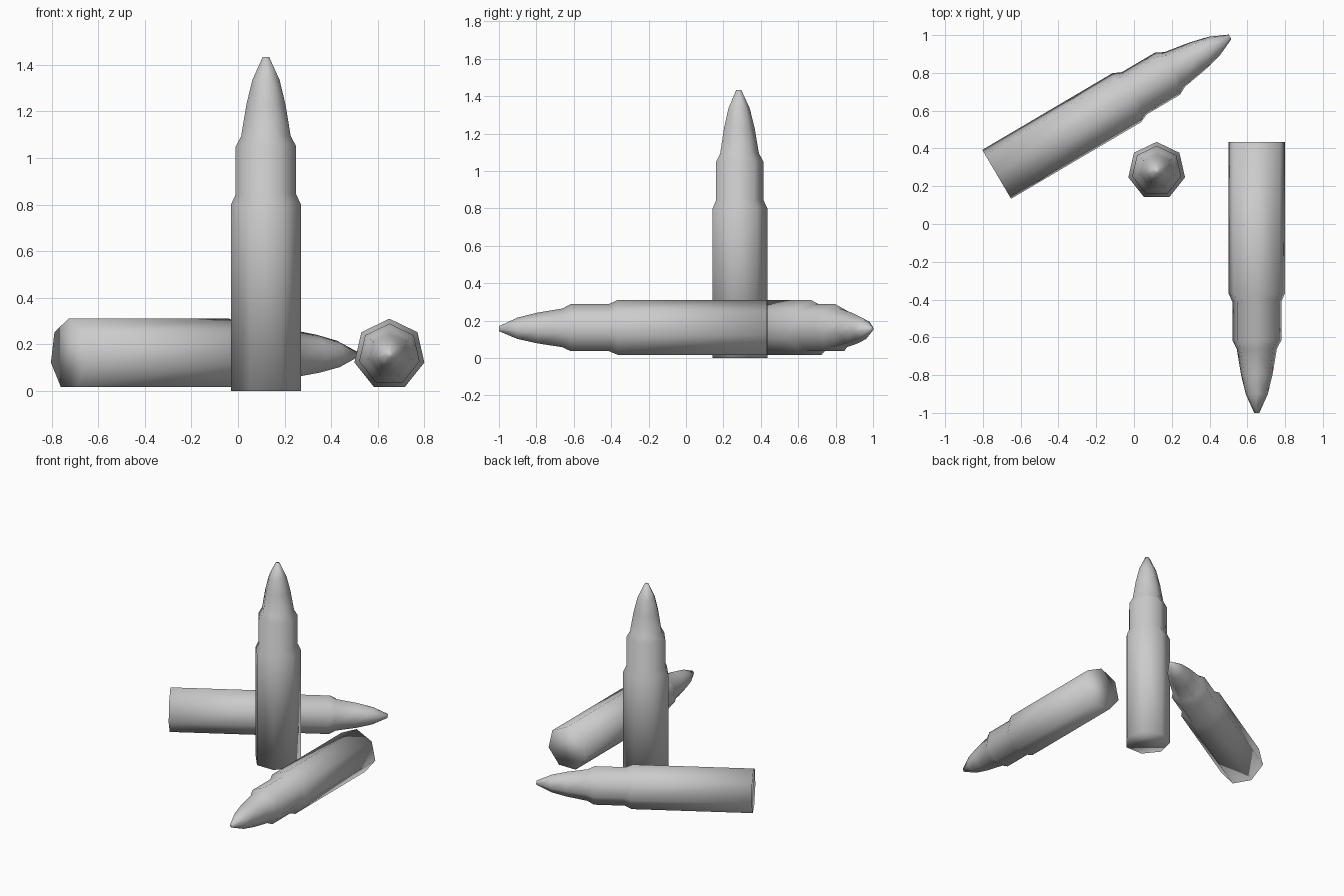
import bpy, bmesh
from math import pi, sin, cos, radians
from mathutils import Matrix

if "Cube" in bpy.data.objects:
    bpy.data.objects.remove(bpy.data.objects["Cube"])

SIDES = 7
# (distance from base, corner radius): case, shoulder, neck, pointed tip
PROFILE = [(0, .154), (.80, .154), (.845, .133), (1.05, .133),
           (1.094, .109), (1.23, .086), (1.335, .060), (1.434, .014)]


def cartridge(name, matrix):
    bm = bmesh.new()
    rings = []
    for h, r in PROFILE:
        rings.append([bm.verts.new((r * sin(2 * pi * i / SIDES),
                                    r * cos(2 * pi * i / SIDES), h))
                      for i in range(SIDES)])
    for a, b in zip(rings, rings[1:]):
        for i in range(SIDES):
            j = (i + 1) % SIDES
            bm.faces.new((a[i], a[j], b[j], b[i]))
    # flat base and blunt tip
    bm.faces.new(rings[0])
    bm.faces.new(rings[-1])
    bmesh.ops.recalc_face_normals(bm, faces=bm.faces)
    for f in bm.faces:
        f.smooth = True
    mesh = bpy.data.meshes.new(name)
    bm.to_mesh(mesh)
    bm.free()
    ob = bpy.data.objects.new(name, mesh)
    ob.matrix_world = matrix
    bpy.context.collection.objects.link(ob)


# tipping about x lays the axis along -y with a corner pointing up
lay = Matrix.Rotation(pi / 2, 4, 'X')
cartridge("standing_cartridge", Matrix.Translation((.12, .281, 0)))
cartridge("lying_cartridge_right", Matrix.Translation((.65, .434, .156)) @ lay)
cartridge("lying_cartridge_back", Matrix.Translation((-.727, .263, .156))
          @ Matrix.Rotation(radians(120.5), 4, 'Z') @ lay)
